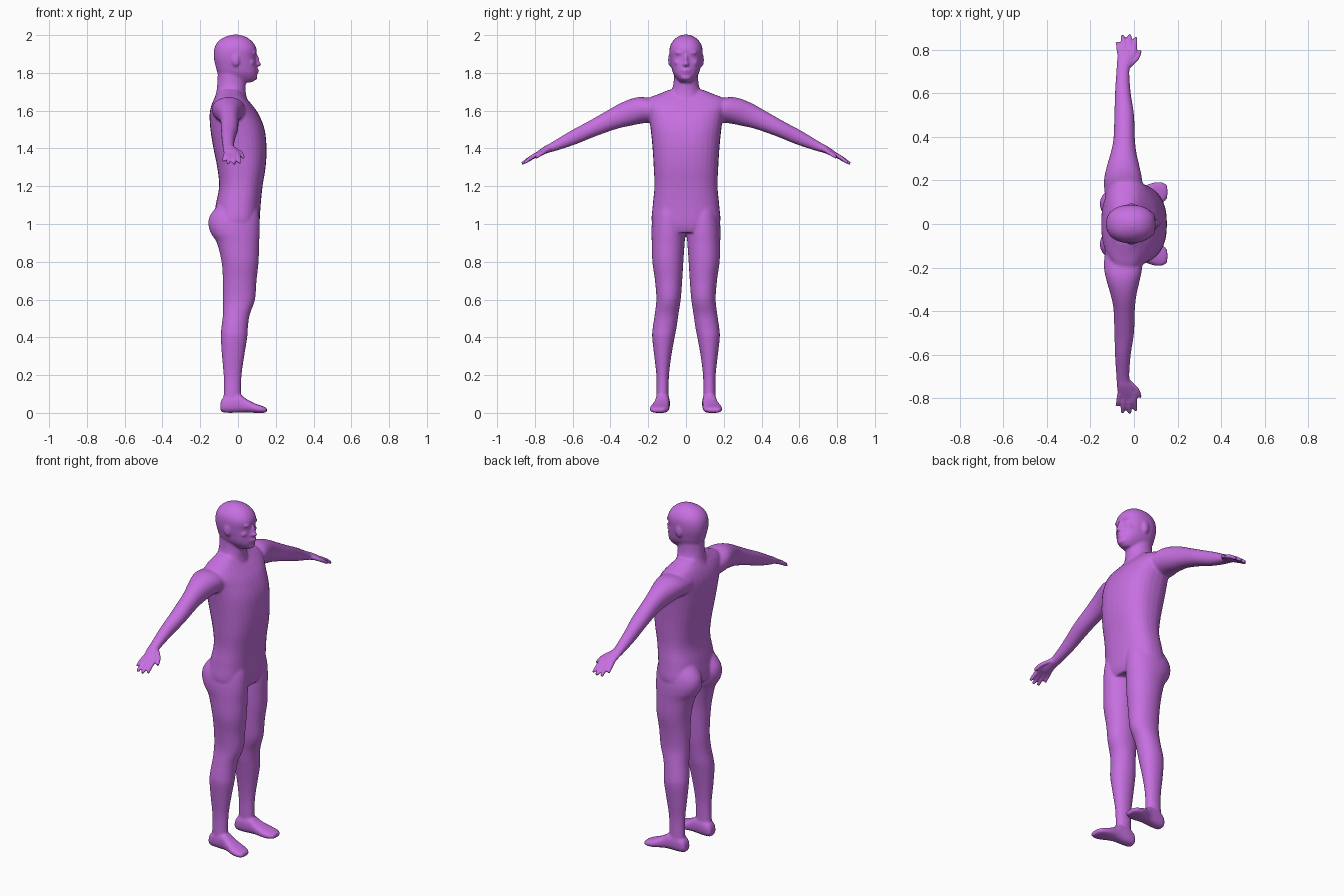
import bpy, bmesh
from math import cos, sin, pi
from mathutils import Vector, Matrix

bm = bmesh.new()


def dense(rows, n=4):
    """Catmull-Rom interpolation of a table of section rows."""
    out = []
    for i in range(len(rows) - 1):
        a, b, c, d = (rows[min(max(i + k, 0), len(rows) - 1)] for k in (-1, 0, 1, 2))
        for j in range(n):
            t = j / n
            out.append([q + 0.5 * t * (r - p + t * (2*p - 5*q + 4*r - s + t * (3*(q - r) + s - p)))
                        for p, q, r, s in zip(a, b, c, d)])
    return out + [list(rows[-1])]


def loft(rings, p=2.0, side=1, n=32):
    """Skin superelliptic rings (centre, u radius vector, v radius vector) into a closed shell."""
    loops = []
    for c, u, v in rings:
        loop = []
        for k in range(n):
            ca, sa = cos(2 * pi * k / n), sin(2 * pi * k / n)
            e = 2 / p
            q = Vector(c) + Vector(u) * (abs(ca) ** e * (1 if ca > 0 else -1)) \
                + Vector(v) * (abs(sa) ** e * (1 if sa > 0 else -1))
            loop.append(bm.verts.new((q.x, q.y * side, q.z)))
        loops.append(loop)
    for a, b in zip(loops, loops[1:]):
        for k in range(n):
            bm.faces.new((a[k], a[(k + 1) % n], b[(k + 1) % n], b[k]))
    bm.faces.new(loops[0][::-1])
    bm.faces.new(loops[-1])


def upright(rows, p=2.0, side=1):
    """Rows of z, back x, front x, inner y, outer y."""
    loft([(((b + f) / 2, (i + o) / 2, z), ((f - b) / 2, 0, 0), (0, (o - i) / 2, 0))
          for z, b, f, i, o in dense(rows)], p, side)


def central(rows, p=2.0):
    """Rows of z, back x, front x, half width."""
    upright([(z, b, f, -w, w) for z, b, f, w in rows], p)


def blob(loc, size, target=None):
    t = bm if target is None else target
    bmesh.ops.create_icosphere(t, subdivisions=3, radius=1,
                               matrix=Matrix.Translation(loc) @ Matrix.Diagonal((*size, 1)))


# torso
central([(.955, -.09, .10, .11), (1.0, -.13, .113, .178), (1.1, -.118, .12, .176),
         (1.2, -.10, .13, .167), (1.3, -.11, .146, .171), (1.4, -.13, .151, .177),
         (1.5, -.146, .141, .187), (1.58, -.15, .11, .20), (1.63, -.14, .075, .22),
         (1.665, -.125, .045, .20), (1.69, -.11, .025, .14), (1.71, -.10, .015, .09)], 2.4)
# neck
central([(1.62, -.14, .06, .12), (1.69, -.117, .042, .085), (1.74, -.11, .041, .067),
         (1.81, -.107, .04, .064)])
# head
central([(1.75, -.05, .075, .03), (1.77, -.085, .096, .05), (1.80, -.108, .102, .069),
         (1.84, -.12, .099, .079), (1.88, -.128, .094, .086), (1.92, -.127, .099, .088),
         (1.95, -.117, .088, .081), (1.975, -.096, .066, .064), (1.992, -.065, .038, .042),
         (2.002, -.03, .005, .015)], 2.25)
# nose, lips, chin
blob((.100, 0, 1.862), (.014, .010, .034))
blob((.106, 0, 1.845), (.018, .014, .012))
blob((.097, 0, 1.815), (.015, .026, .007))
blob((.096, 0, 1.803), (.014, .022, .007))
blob((.086, 0, 1.775), (.018, .028, .015))

for s in (1, -1):
    # brow, cheek, nostril, ear
    blob((.083, s * .032, 1.906), (.015, .026, .008))
    blob((.068, s * .042, 1.855), (.020, .022, .018))
    blob((.098, s * .011, 1.843), (.012, .009, .008))
    blob((-.012, s * .085, 1.868), (.020, .010, .034))
    # leg
    upright([(1.12, -.09, .10, .02, .15), (1.05, -.145, .112, .01, .172),
             (1.0, -.157, .115, .004, .181), (.95, -.143, .115, .004, .183),
             (.9, -.112, .112, .007, .181), (.8, -.087, .109, .014, .178),
             (.7, -.08, .098, .02, .164), (.6, -.079, .09, .028, .157),
             (.52, -.08, .062, .04, .166), (.45, -.088, .052, .05, .176),
             (.4, -.091, .049, .06, .179), (.3, -.085, .033, .078, .168),
             (.2, -.076, .019, .09, .157), (.1, -.076, .016, .092, .157),
             (.03, -.08, .02, .092, .16)], 2.1, s)
    # foot: x, centre y, half width, bottom, top
    loft([((x, y, (b + t) / 2), (0, w, 0), (0, 0, (t - b) / 2)) for x, y, w, b, t in dense([
        (-.093, .122, .022, .014, .05), (-.08, .122, .033, .003, .08), (-.04, .123, .038, 0, .10),
        (.01, .126, .039, .002, .098), (.045, .131, .043, .003, .073), (.09, .139, .051, 0, .05),
        (.13, .144, .047, 0, .036), (.153, .147, .030, .004, .026)])], 2.5, s)
    # arm and palm: y, z, centre x, x radius, thickness radius
    loft([((x, y, z), (r, 0, 0), (0, .42 * t, .9 * t)) for y, z, x, r, t in dense([
        (.10, 1.60, -.05, .08, .06), (.19, 1.604, -.05, .088, .075), (.25, 1.60, -.05, .078, .073),
        (.32, 1.58, -.048, .06, .066), (.39, 1.553, -.045, .049, .055), (.5, 1.503, -.045, .045, .044),
        (.6, 1.456, -.051, .036, .038), (.7, 1.410, -.051, .030, .025), (.74, 1.394, -.044, .035, .020),
        (.78, 1.372, -.034, .042, .015), (.795, 1.364, -.032, .040, .012)])], 2.1, s)
    # fingers and thumb: base, knuckle, tip
    for pts in (((-.062, .77, 1.376), (-.070, .805, 1.357), (-.077, .836, 1.335)),
                ((-.042, .77, 1.376), (-.048, .82, 1.352), (-.053, .867, 1.320)),
                ((-.022, .77, 1.376), (-.021, .82, 1.352), (-.020, .870, 1.318)),
                ((-.003, .77, 1.376), (.003, .815, 1.354), (.008, .857, 1.323)),
                ((-.025, .72, 1.400), (.012, .757, 1.378), (.029, .797, 1.352))):
        rows = [(*q, r) for q, r in zip(pts, (.013, .012, .009))]
        loft([((x, y, z), (r, 0, 0), (0, .45 * r, .9 * r)) for x, y, z, r in dense(rows)], 2, s, 12)

bmesh.ops.recalc_face_normals(bm, faces=bm.faces)


def make(name, mesh_bm, color):
    me = bpy.data.meshes.new(name)
    mesh_bm.to_mesh(me)
    mesh_bm.free()
    me.shade_smooth()
    mat = bpy.data.materials.new(name + "_colour")
    mat.diffuse_color = color
    me.materials.append(mat)
    ob = bpy.data.objects.new(name, me)
    bpy.context.collection.objects.link(ob)
    return ob


# fuse all shells into one smooth skin
body = make("body", bm, (.57, .16, .75, 1))
rm = body.modifiers.new("fuse", 'REMESH')
rm.mode = 'VOXEL'
rm.voxel_size = .0065
rm.use_smooth_shade = True
sm = body.modifiers.new("soften", 'SMOOTH')
sm.factor = .5
sm.iterations = 5

# eyes
eyes = bmesh.new()
for s in (1, -1):
    blob((.076, s * .033, 1.888), (.011, .013, .008), eyes)
make("eyes", eyes, (.40, .16, .75, 1))
